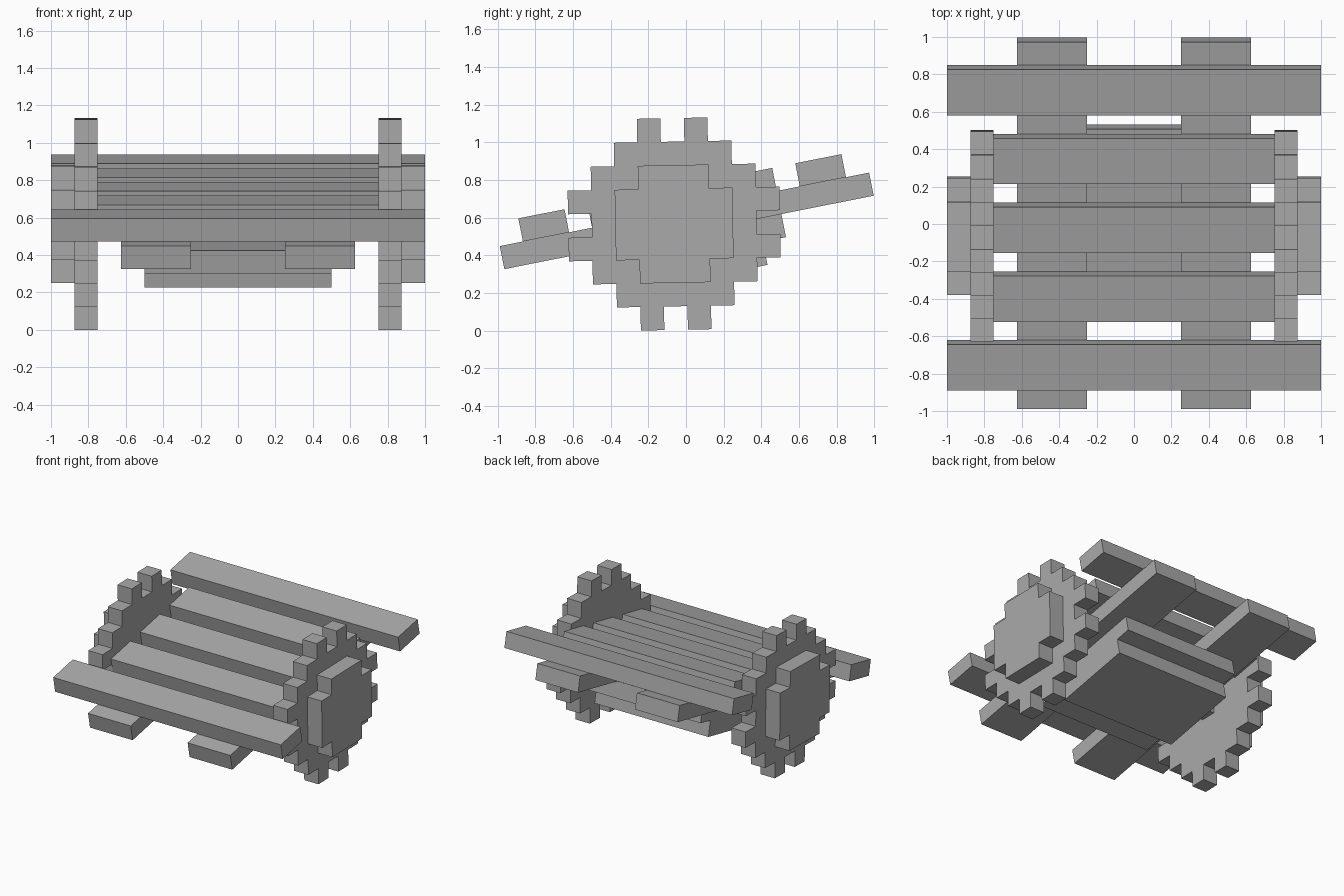
import bpy, bmesh, math
from mathutils import Matrix, Vector

if "Cube" in bpy.data.objects:
    bpy.data.objects.remove(bpy.data.objects["Cube"], do_unlink=True)

U = 0.125  # block unit
DECK = Matrix.Translation((0, 0.004, 0.5825)) @ Matrix.Rotation(math.radians(11.25), 4, 'X')
WHEEL = Matrix.Translation((0, -0.063, 0.566)) @ Matrix.Rotation(math.radians(1.1), 4, 'X')

grey = bpy.data.materials.new("stone_grey")
grey.use_nodes = True
grey.diffuse_color = (0.4, 0.4, 0.4, 1)
grey.node_tree.nodes["Principled BSDF"].inputs["Base Color"].default_value = (0.4, 0.4, 0.4, 1)


def finish(name, bm, matrix):
    bmesh.ops.recalc_face_normals(bm, faces=bm.faces[:])
    mesh = bpy.data.meshes.new(name)
    bm.to_mesh(mesh)
    bm.free()
    mesh.materials.append(grey)
    obj = bpy.data.objects.new(name, mesh)
    obj.matrix_world = matrix
    bpy.context.collection.objects.link(obj)


def box(name, lo, hi, matrix=DECK):
    lo, hi = Vector(lo), Vector(hi)
    bm = bmesh.new()
    bmesh.ops.create_cube(bm, size=1)
    bmesh.ops.scale(bm, vec=hi - lo, verts=bm.verts)
    bmesh.ops.translate(bm, vec=(lo + hi) / 2, verts=bm.verts)
    finish(name, bm, matrix)


def stepped_disc(name, quarter, x0, x1):
    # repeat the quarter outline around the centre, then extrude along x
    outline = (quarter + [(-y, z) for y, z in reversed(quarter)]
               + [(-y, -z) for y, z in quarter]
               + [(y, -z) for y, z in reversed(quarter)])
    bm = bmesh.new()
    face = bm.faces.new([bm.verts.new((x0, y * U, z * U)) for y, z in outline])
    ext = bmesh.ops.extrude_face_region(bm, geom=[face], use_keep_orig=True)
    moved = [g for g in ext["geom"] if isinstance(g, bmesh.types.BMVert)]
    bmesh.ops.translate(bm, vec=(x1 - x0, 0, 0), verts=moved)
    finish(name, bm, WHEEL)


# Toothed wheels with stepped hubs, one on each side
gear = [(3.5, .5), (4.5, .5), (4.5, 1.5), (3.5, 1.5), (3.5, 2.5), (2.5, 2.5),
        (2.5, 3.5), (1.5, 3.5), (1.5, 4.5), (.5, 4.5), (.5, 3.5)]
hub = [(2.5, 1.5), (1.5, 1.5), (1.5, 2.5)]
for side, s in (("left", 1), ("right", -1)):
    stepped_disc(side + "_gear", gear, s * 0.75, s * 0.875)
    stepped_disc(side + "_hub", hub, s * 0.875, s * 1.0)
    # Long beam carrying the planks
    x0, x1 = sorted((s * 0.25, s * 0.625))
    box(side + "_beam", (x0, -1, -0.0625), (x1, 1, 0.0625))

# Cross planks: the end ones are wider than the three between the gears
for i in range(5):
    y = (i - 2) * 0.375
    w = 1.0 if i in (0, 4) else 0.75
    box("plank_%d" % (i + 1), (-w, y - 0.125, 0.0625), (w, y + 0.125, 0.1875))

# Two-layer belly plate under the beams
box("belly_upper", (-0.5, -0.5, -0.1875), (0.5, 0.5, -0.0625))
box("belly_lower", (-0.5, -0.25, -0.3125), (0.5, 0.375, -0.1875))

# Axle joining the gears
box("axle", (-0.99, -0.0625, -0.0625), (0.99, 0.0625, 0.0625), WHEEL)
